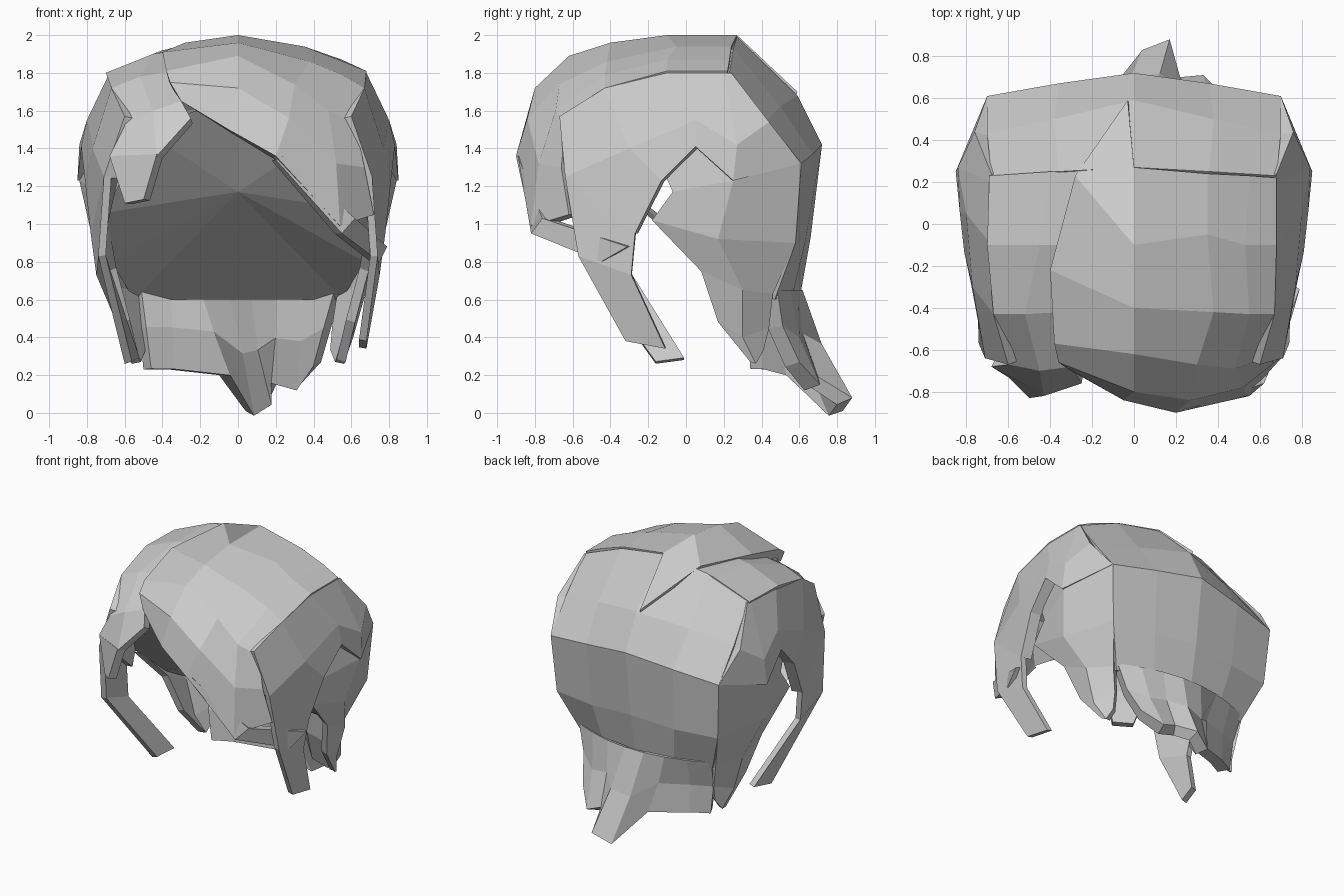
import bpy
import bmesh
from mathutils import Vector

default_cube = bpy.data.objects.get("Cube")
if default_cube:
    bpy.data.objects.remove(default_cube, do_unlink=True)

# One flat grey for all of the hair
hair_grey = bpy.data.materials.new("hair_grey")
hair_grey.use_nodes = True
hair_grey.diffuse_color = (.6, .6, .6, 1)
hair_grey.node_tree.nodes["Principled BSDF"].inputs["Base Color"].default_value = (.6, .6, .6, 1)

HEAD_CENTRE = Vector((0, 0, 1))


def finish(name, bm, thickness, mirrored):
    """Turn the surface outward, then give it mirroring and thickness."""
    bm.normal_update()
    outward = sum(f.normal.dot(f.calc_center_median() - HEAD_CENTRE) * f.calc_area()
                  for f in bm.faces)
    if outward < 0:
        bmesh.ops.reverse_faces(bm, faces=bm.faces[:])
    mesh = bpy.data.meshes.new(name)
    bm.to_mesh(mesh)
    bm.free()
    mesh.materials.append(hair_grey)
    obj = bpy.data.objects.new(name, mesh)
    bpy.context.collection.objects.link(obj)
    if mirrored:
        obj.modifiers.new("Mirror", 'MIRROR').use_axis[0] = True
    if thickness:
        solid = obj.modifiers.new("Thickness", 'SOLIDIFY')
        solid.thickness = thickness
        solid.offset = -1
    return obj


def panel(name, rows, thickness=.06, mirrored=False):
    """Faceted sheet of hair lofted through rows of points."""
    bm = bmesh.new()
    grid = [[bm.verts.new(point) for point in row] for row in rows]
    for upper, lower in zip(grid, grid[1:]):
        for i in range(len(upper) - 1):
            bm.faces.new((upper[i], upper[i + 1], lower[i + 1], lower[i]))
    return finish(name, bm, thickness, mirrored)


def fan(name, apex, rim):
    """Faceted cone of triangles around one point."""
    bm = bmesh.new()
    tip = bm.verts.new(apex)
    ring = [bm.verts.new(point) for point in rim]
    for a, b in zip(ring, ring[1:] + ring[:1]):
        bm.faces.new((tip, a, b))
    return finish(name, bm, 0, False)


# Back of the head, crown ridge down to the neck
panel("back_hair", [
    [(0, .27, 1.99), (.36, .25, 1.93), (.68, .23, 1.8)],
    [(0, .59, 1.68), (.38, .5, 1.62), (.7, .43, 1.55)],
    [(0, .72, 1.42), (.36, .67, 1.37), (.7, .61, 1.32)],
    [(0, .66, .93), (.34, .63, .9), (.67, .58, .9)],
    [(0, .61, .65), (.3, .57, .65), (.55, .47, .6)],
], mirrored=True)

# Ragged nape flicking out behind
nape_tips = [(-.5, .42, .23), (-.37, .49, .23), (-.1, .6, .2), (.04, .83, .01),
             (.17, .88, .08), (.22, .7, .19), (.33, .71, .15), (.44, .6, .27)]
neck_line = []
for i in range(len(nape_tips)):
    x = -.55 + 1.1 * i / (len(nape_tips) - 1)
    neck_line.append((x, .62 - .45 * x * x, .65))
nape_middle = [(Vector(a) + Vector(b)) / 2 - Vector((0, .03, 0))
               for a, b in zip(neck_line, nape_tips)]
panel("nape_hair", [neck_line, nape_middle, nape_tips], .09)

# Sides above the ears, arched over each ear
panel("side_hair", [
    [(.68, .24, 1.8), (.68, .2, 1.8), (.68, -.1, 1.8), (.67, -.43, 1.72), (.6, -.67, 1.57)],
    [(.76, .44, 1.54), (.84, .27, 1.42), (.8, .05, 1.55), (.77, -.3, 1.4), (.71, -.64, 1.25)],
    [(.7, .61, 1.32), (.85, .25, 1.23), (.83, .05, 1.41), (.81, -.13, 1.23), (.78, -.27, .95)],
], .08, mirrored=True)

# Pointed hair behind each ear, tucked up under the arch
panel("behind_ear_hair", [
    [(.73, -.12, 1.28), (.75, .08, 1.42), (.68, .54, 1.4)],
    [(.74, -.07, 1.17), (.84, .25, 1.23), (.7, .61, 1.32)],
    [(.74, -.18, 1.02), (.77, .17, .92), (.67, .58, .9)],
    [(.69, .08, .75), (.68, .3, .65), (.57, .46, .63)],
    [(.62, .17, .48), (.61, .3, .4), (.54, .44, .45)],
    [(.57, .34, .27), (.56, .37, .26), (.53, .41, .33)],
], .05, mirrored=True)

# Long locks in front of the ears, with different tips
lock_tips = {
    "left_lock": (1, [(.68, -.32, .38), (.68, -.11, .34)]),
    "right_lock": (-1, [(.6, -.16, .26), (.56, -.01, .28)]),
}
for name, (side, tip) in lock_tips.items():
    rows = [[(.71, -.64, 1.25), (.78, -.27, .95)],
            [(.74, -.57, .83), (.75, -.29, .73)], tip]
    panel(name, [[(side * x, y, z) for x, y, z in row] for row in rows], .04)

# Fringe swept from the parting across to the left cheek
panel("swept_fringe", [
    [(-.03, .59, 1.7), (0, .27, 2), (.35, .24, 1.94), (.55, .23, 1.87), (.68, .22, 1.81)],
    [(-.28, .23, 1.96), (0, -.1, 2), (.35, -.05, 1.94), (.53, -.1, 1.87), (.68, -.1, 1.81)],
    [(-.4, -.22, 1.91), (0, -.4, 1.96), (.38, -.42, 1.86), (.55, -.43, 1.79), (.67, -.43, 1.72)],
    [(-.38, -.57, 1.81), (0, -.62, 1.89), (.3, -.67, 1.74), (.48, -.69, 1.6), (.62, -.64, 1.53)],
    [(-.36, -.66, 1.75), (0, -.8, 1.72), (.27, -.84, 1.56), (.52, -.78, 1.32), (.67, -.66, 1.3)],
    [(-.3, -.7, 1.65), (-.05, -.84, 1.5), (.2, -.9, 1.36), (.54, -.82, .99), (.72, -.62, 1.05)],
], .07)

# Thick lower edge of the fringe, wrapping round the cheek
panel("fringe_end", [
    [(.24, -.89, 1.36), (.62, -.76, 1.03), (.79, -.31, .88)],
    [(.2, -.88, 1.34), (.55, -.82, .95), (.75, -.45, .8)],
])

# Short fringe on the other side of the parting
panel("short_fringe", [
    [(-.05, .26, 1.98), (-.4, .25, 1.92), (-.69, .23, 1.8)],
    [(-.2, -.1, 1.94), (-.45, -.1, 1.9), (-.7, -.1, 1.8)],
    [(-.34, -.42, 1.81), (-.52, -.43, 1.78), (-.67, -.43, 1.72)],
    [(-.3, -.68, 1.65), (-.45, -.7, 1.6), (-.6, -.67, 1.52)],
    [(-.25, -.76, 1.56), (-.43, -.82, 1.36), (-.68, -.68, 1.36)],
])
panel("short_fringe_tip", [
    [(-.43, -.82, 1.37), (-.68, -.68, 1.36)],
    [(-.5, -.83, 1.13), (-.6, -.73, 1.11)],
])

# Inner surface under the hair
half_rim = [(.5, -.6, 1.5), (.7, -.22, 1.06), (.67, .08, .8), (.55, .45, .6)]
fan("inner_hair", (0, -.3, 1.17),
    [(0, -.68, 1.68)] + half_rim + [(-x, y, z) for x, y, z in reversed(half_rim)])
